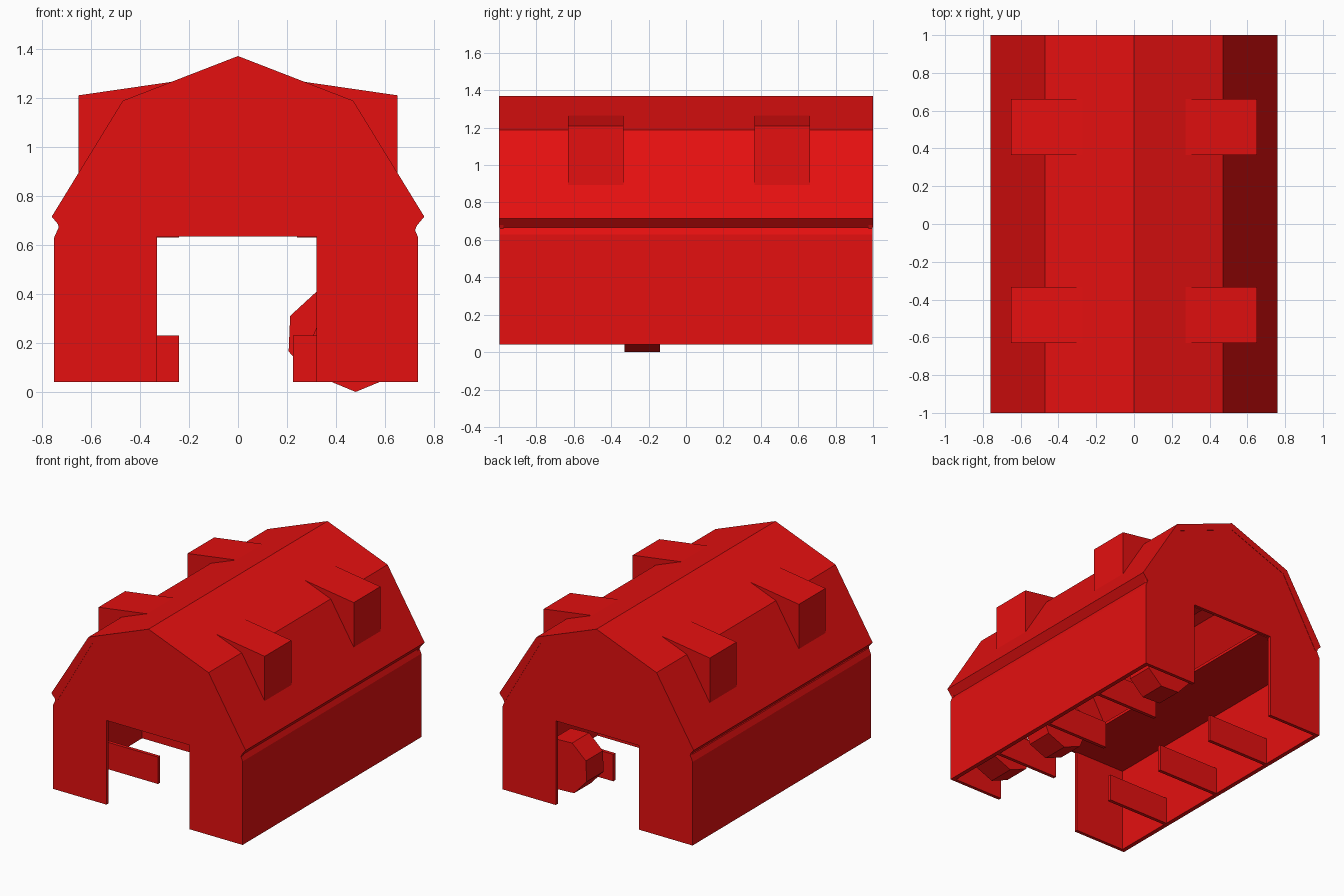
import bpy, bmesh, math
from mathutils import Matrix

old = bpy.data.objects.get("Cube")
if old:
    bpy.data.objects.remove(old, do_unlink=True)

COLOR = (0.78, 0.005, 0.005, 1)
red = bpy.data.materials.new("barn_red")
red.use_nodes = True
red.diffuse_color = COLOR
red.node_tree.nodes["Principled BSDF"].inputs["Base Color"].default_value = COLOR


def prism(name, profile, y0, y1):
    """Extrude a closed x-z profile along y."""
    bm = bmesh.new()
    face = bm.faces.new([bm.verts.new((x, y0, z)) for x, z in profile])
    ext = bmesh.ops.extrude_face_region(bm, geom=[face], use_keep_orig=True)
    moved = [v for v in ext["geom"] if isinstance(v, bmesh.types.BMVert)]
    bmesh.ops.translate(bm, verts=moved, vec=(0, y1 - y0, 0))
    bmesh.ops.recalc_face_normals(bm, faces=bm.faces)
    mesh = bpy.data.meshes.new(name)
    bm.to_mesh(mesh)
    bm.free()
    mesh.materials.append(red)
    obj = bpy.data.objects.new(name, mesh)
    bpy.context.collection.objects.link(obj)
    return obj


def box(name, x0, x1, y0, y1, z0, z1):
    return prism(name, [(x0, z0), (x1, z0), (x1, z1), (x0, z1)], y0, y1)


def mirrored(half):
    """Complete a half profile that starts on the ridge."""
    return [(-x, z) for x, z in reversed(half[1:])] + half


LEFT, RIGHT = 0.735, -0.75       # outer faces of the side walls
BASE, EAVE = 0.04, 0.63

# Gambrel roof shell with angled eaves
outer = [(0, 1.37), (0.47, 1.188), (0.76, 0.715)]
inner = [(0, 1.32), (0.44, 1.15), (0.718, 0.665)]
prism("roof", mirrored(outer) + mirrored(inner)[::-1], -1, 1)

# Gable ends with a square doorway
gable = mirrored([(0, 1.35), (0.458, 1.172), (0.735, 0.69)])
end_wall = gable + [(0.722, 0.66), (LEFT, EAVE), (LEFT, BASE), (0.32, BASE),
                    (0.32, 0.635), (-0.33, 0.635), (-0.33, BASE),
                    (RIGHT, BASE), (RIGHT, EAVE), (-0.73, 0.66)]
prism("front_wall", end_wall, -0.998, -0.975)
prism("back_wall", end_wall, 0.975, 0.998)

# Long side walls, bevelled under the eaves
for name, x, s in (("left_wall", LEFT, 1), ("right_wall", RIGHT, -1)):
    prism(name, [(x, BASE), (x, EAVE), (x - s * 0.018, 0.67),
                 (x - s * 0.03, 0.67), (x - s * 0.03, BASE)], -0.997, 0.997)

# Dormers
for side, s in (("left", 1), ("right", -1)):
    for end, y in (("front", -0.63), ("back", 0.365)):
        shape = [(0.65, 0.89), (0.65, 1.21), (0.27, 1.265), (0.46, 1.18)]
        prism(f"{side}_{end}_dormer", [(s * x, z) for x, z in shape], y, y + 0.297)

# Loft ledges on both sides of the open middle
box("left_loft", 0.24, 0.715, -0.98, 0.98, 0.63, 0.65)
box("right_loft", -0.73, -0.24, -0.98, 0.98, 0.63, 0.65)

# Stall dividers
for i, y in enumerate((-0.54, -0.03, 0.48), 1):
    box(f"left_divider_{i}", 0.225, 0.72, y - 0.012, y + 0.012, BASE, 0.23)
    box(f"right_divider_{i}", -0.73, -0.24, y - 0.012, y + 0.012, BASE, 0.23)

# Eight-sided round bales in the left stalls
for i, (x, y, z, turn) in enumerate(((0.51, -0.75, 0.235, 0),
                                     (0.48, -0.235, 0.19, 0),
                                     (0.385, 0.72, 0.23, 20)), 1):
    ring = [math.radians(turn + 45 * k) for k in range(8)]
    prism(f"bale_{i}", [(x + 0.19 * math.cos(a), z + 0.19 * math.sin(a)) for a in ring],
          y - 0.095, y + 0.095)
